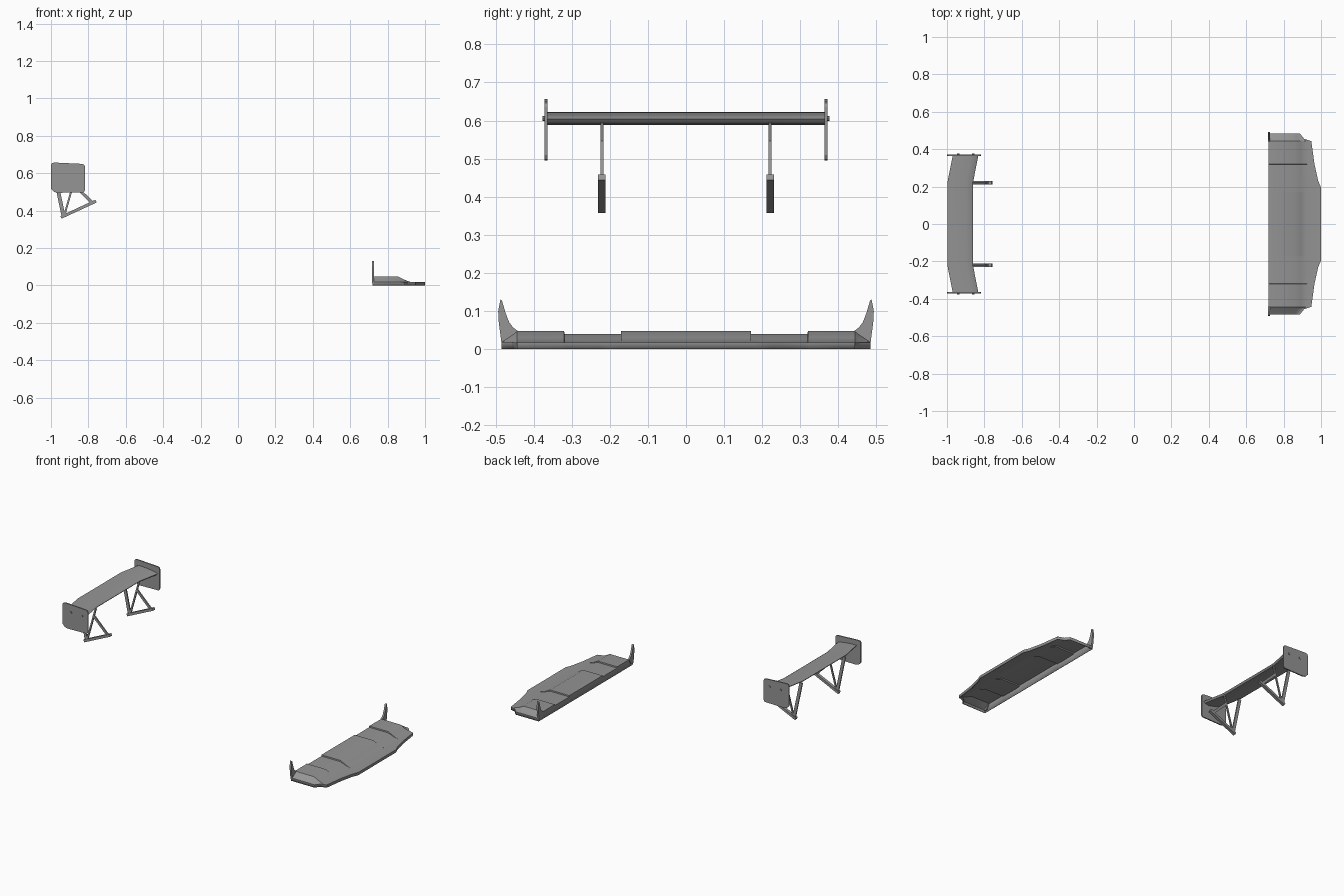
import bpy, bmesh, math
from mathutils import Vector

cube = bpy.data.objects.get("Cube")
if cube:
    bpy.data.objects.remove(cube, do_unlink=True)

grey = bpy.data.materials.new("mid_grey")
grey.use_nodes = True
grey.diffuse_color = (0.3, 0.3, 0.3, 1)
grey.node_tree.nodes["Principled BSDF"].inputs["Base Color"].default_value = (0.3, 0.3, 0.3, 1)


def finish(name, bm, smooth=False):
    bmesh.ops.remove_doubles(bm, verts=bm.verts, dist=0.0002)
    bmesh.ops.recalc_face_normals(bm, faces=bm.faces)
    mesh = bpy.data.meshes.new(name)
    bm.to_mesh(mesh)
    bm.free()
    mesh.materials.append(grey)
    obj = bpy.data.objects.new(name, mesh)
    bpy.context.collection.objects.link(obj)
    if smooth:
        bpy.ops.object.select_all(action='DESELECT')
        obj.select_set(True)
        bpy.context.view_layer.objects.active = obj
        bpy.ops.object.shade_smooth_by_angle(angle=math.radians(30))
    return obj


def loft(name, sections, closed, smooth=False):
    """Skin a list of matching point loops; cap both ends."""
    bm = bmesh.new()
    rows = [[bm.verts.new(p) for p in s] for s in sections]
    n = len(rows[0])
    for a, b in zip(rows, rows[1:]):
        for i in range(n if closed else n - 1):
            j = (i + 1) % n
            bm.faces.new((a[i], a[j], b[j], b[i]))
    bm.faces.new(rows[0])
    bm.faces.new(rows[-1])
    return finish(name, bm, smooth)


def slab_xz(name, outline, y, thick):
    return loft(name, [[(x, y + s * thick / 2, z) for x, z in outline] for s in (-1, 1)], True)


def bar(name, a, b, y, width, depth):
    """Flat bar between two (x, z) points."""
    a, b = Vector(a), Vector(b)
    side = (b - a).normalized().orthogonal() * width / 2
    return slab_xz(name, [a + side, b + side, b - side, a - side], y, depth)


# Wing blade: upswept aerofoil, centre set further back than the tips
AEROFOIL = [(0, 0.623), (0.05, 0.621), (0.1, 0.615), (0.128, 0.61), (0.137, 0.604),
            (0.128, 0.594), (0.1, 0.588), (0.05, 0.599), (0, 0.619)]
stations = [(-0.368, -0.969), (-0.225, -0.997), (0.225, -0.997), (0.368, -0.969)]
loft("wing_blade", [[(x0 + u, y, z) for u, z in AEROFOIL] for y, x0 in stations], True, True)

# End plates with bolts, and support struts, on each side
PLATE = [(-1, 0.645), (-0.995, 0.654), (-0.98, 0.657), (-0.835, 0.65), (-0.823, 0.646),
         (-0.818, 0.635), (-0.818, 0.51), (-0.825, 0.498), (-0.965, 0.495), (-0.985, 0.501),
         (-1, 0.517)]
for side, s in (("right", -1), ("left", 1)):
    slab_xz("end_plate_" + side, PLATE, s * 0.368, 0.008)
    for k, x in enumerate((-0.94, -0.86)):
        ring = [(x + 0.007 * math.cos(math.tau * i / 10), 0.605 + 0.007 * math.sin(math.tau * i / 10))
                for i in range(10)]
        slab_xz(f"bolt_{side}_{k + 1}", ring, s * 0.374, 0.006)
    y = s * 0.221
    bar("strut_foot_" + side, (-0.947, 0.364), (-0.759, 0.451), y, 0.016, 0.019)
    bar("strut_rear_" + side, (-0.933, 0.37), (-0.983, 0.608), y, 0.02, 0.008)
    bar("strut_middle_" + side, (-0.928, 0.375), (-0.866, 0.595), y, 0.01, 0.008)
    bar("strut_front_" + side, (-0.782, 0.445), (-0.884, 0.545), y, 0.016, 0.008)

# Splitter: open-bottomed shell with raised deck, two lowered panels and a front lip
half = [(0.484, 0.887, 0.019), (0.455, 0.91, 0.038), (0.443, 0.948, 0.047), (0.32, 0.965, 0.048),
        (0.319, 0.965, 0.04), (0.23, 0.985, 0.04), (0.195, 1.0, 0.04), (0.171, 1.0, 0.04),
        (0.17, 1.0, 0.048)]
stations = [(-y, x, z) for y, x, z in half] + [(y, x, z) for y, x, z in reversed(half)]


def splitter_section(y, front, top):
    foot = min(front - 0.015, 0.925)
    mid = 0.5 * (0.856 + foot)
    return [(0.719, y, 0), (0.719, y, top), (0.856, y, top), (mid, y, 0.018 + (top - 0.018) * 0.4),
            (foot, y, 0.018), (front, y, 0.018), (front, y, 0)]


shell = loft("splitter", [splitter_section(*st) for st in stations], False, True)
wall = shell.modifiers.new("wall", 'SOLIDIFY')
wall.thickness = 0.003
wall.offset = -1

# Upright curved fins at the splitter's rear corners
FIN = [(0.484, 0.012), (0.492, 0.075), (0.493, 0.1), (0.487, 0.131), (0.483, 0.127),
       (0.474, 0.096), (0.464, 0.07), (0.453, 0.056), (0.44, 0.047), (0.46, 0.012)]
for side, s in (("right", -1), ("left", 1)):
    loft("corner_fin_" + side, [[(x, s * y, z) for y, z in FIN] for x in (0.716, 0.728)], True)
